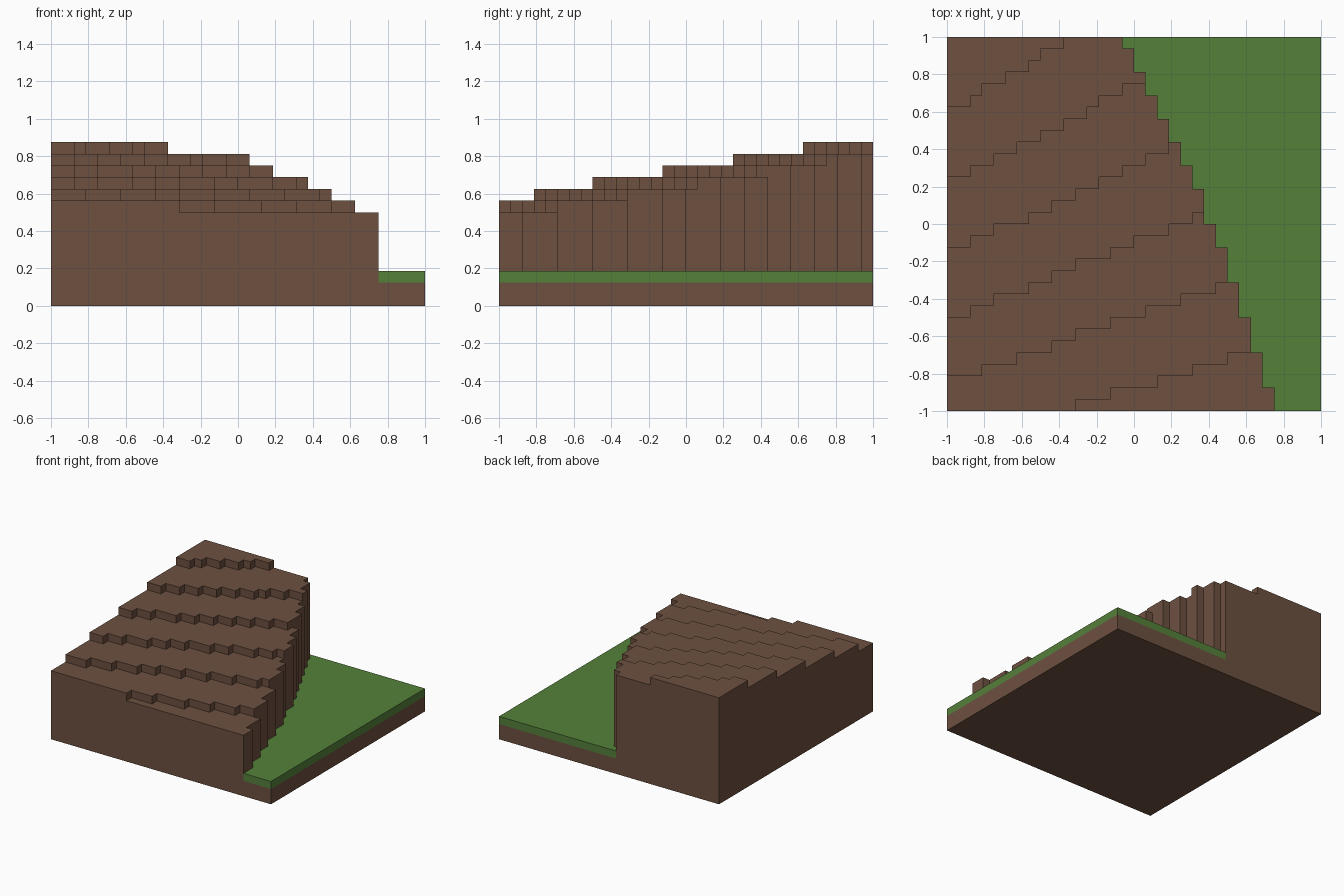
import bpy
import bmesh

if "Cube" in bpy.data.objects:
    bpy.data.objects.remove(bpy.data.objects["Cube"])

N = 32          # grid cells per side
U = 2 / N       # size of one cell


def material(name, rgb):
    m = bpy.data.materials.new(name)
    m.use_nodes = True
    m.diffuse_color = (*rgb, 1)
    bsdf = m.node_tree.nodes["Principled BSDF"]
    bsdf.inputs["Base Color"].default_value = (*rgb, 1)
    bsdf.inputs["Roughness"].default_value = 1
    return m


soil = material("soil brown", (0.153, 0.082, 0.051))
grass = material("grass green", (0.091, 0.216, 0.042))


def slab(name, outline, z0, z1, mat):
    """Extrude a grid-aligned outline from level z0 to level z1."""
    pts = [p for i, p in enumerate(outline) if p != outline[i - 1]]
    bm = bmesh.new()
    face = bm.faces.new([bm.verts.new((x * U - 1, y * U - 1, z0 * U)) for x, y in pts])
    top = bmesh.ops.extrude_face_region(bm, geom=[face])["geom"]
    verts = [v for v in top if isinstance(v, bmesh.types.BMVert)]
    bmesh.ops.translate(bm, verts=verts, vec=(0, 0, (z1 - z0) * U))
    bmesh.ops.recalc_face_normals(bm, faces=bm.faces)
    mesh = bpy.data.meshes.new(name)
    bm.to_mesh(mesh)
    bm.free()
    mesh.materials.append(mat)
    obj = bpy.data.objects.new(name, mesh)
    bpy.context.collection.objects.link(obj)
    return obj


# Cliff edge: one cell narrower after each of these rows
CLIFF_ROWS = [2, 5, 8, 11, 14, 16, 19, 21, 23, 25, 27, 29, 31, 32]


def cliff_edge(x_max=28, y_min=0):
    """Stepped cliff line from row y_min to the back, no wider than x_max."""
    pts, y0 = [], 0
    for i, y1 in enumerate(CLIFF_ROWS):
        if y1 > y_min:
            x = min(28 - i, x_max)
            pts += [(x, max(y0, y_min)), (x, y1)]
        y0 = y1
    return pts


# Ground, grass strip and cliff body
slab("soil_base", [(0, 0), (N, 0), (N, N), (0, N)], 0, 2, soil)
slab("grass_field", cliff_edge() + [(N, N), (N, 0)], 2, 3, grass)
slab("cliff_body", [(0, 0)] + cliff_edge() + [(0, N)], 2, 8, soil)

# Terraces: first row, then the column where each successive row ends
TERRACES = [
    (0, [11, 14, 18, 21, 24, 26]),
    (3, [3, 6, 9, 11, 14, 17, 20, 23, 24]),
    (8, [2, 4, 7, 9, 11, 14, 16, 19, 21, 22]),
    (14, [2, 4, 7, 9, 11, 13, 15, 17, 19]),
    (20, [2, 4, 6, 8, 10, 12, 13, 15, 17]),
    (26, [2, 3, 5, 7, 8, 10]),
]
for level, (row, ends) in enumerate(TERRACES):
    outline, x = [], 0
    for step, end in enumerate(ends):
        outline += [(x, row + step), (end, row + step)]
        x = end
    outline += cliff_edge(x, row + len(ends) - 1) + [(0, N)]
    slab(f"terrace_{level + 1}", outline, 8 + level, 9 + level, soil)
